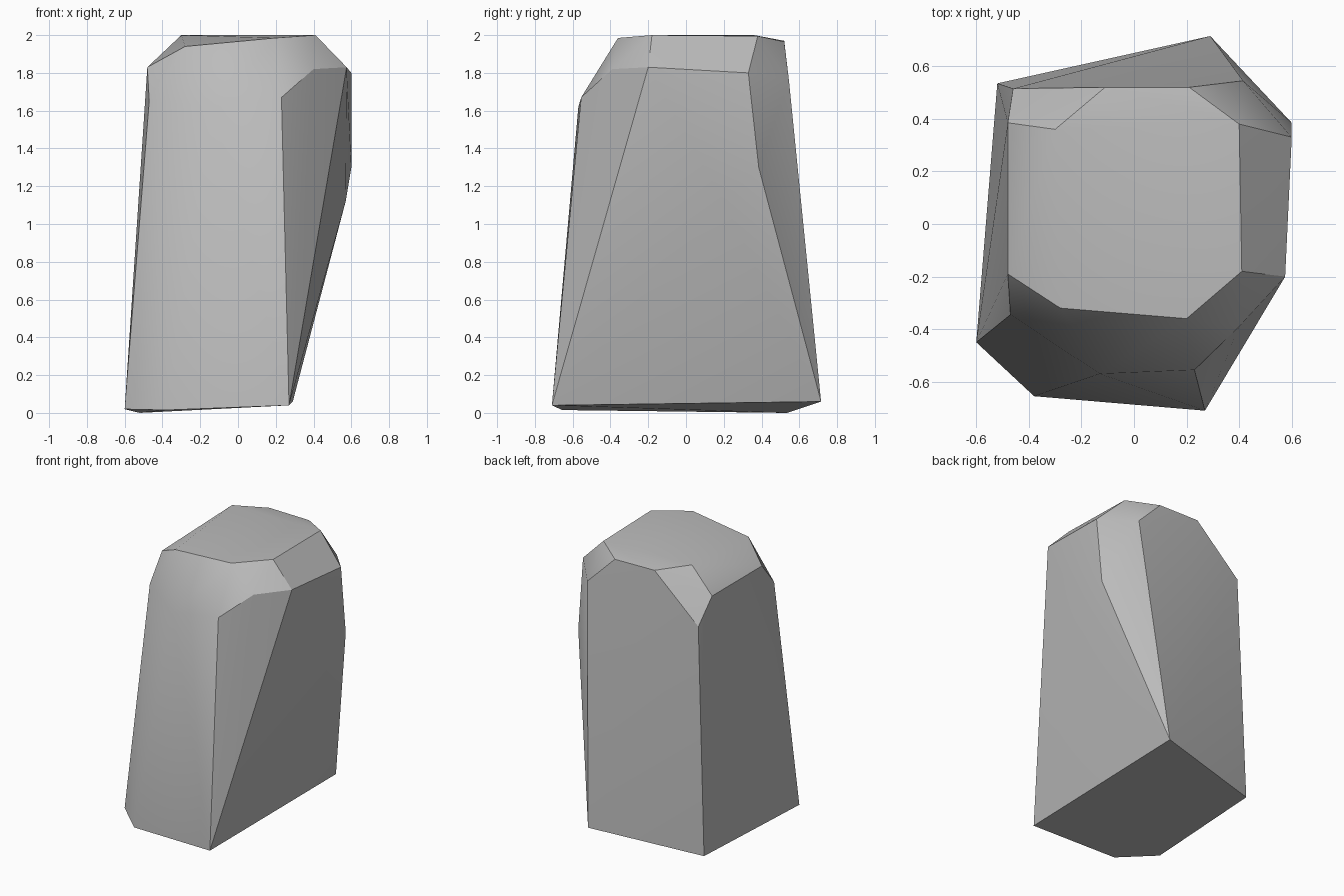
import bpy
import bmesh
import math

cube = bpy.data.objects.get("Cube")
if cube:
    bpy.data.objects.remove(cube, do_unlink=True)

# Stone colour
stone = bpy.data.materials.new("stone grey")
stone.use_nodes = True
grey = (0.5, 0.5, 0.5, 1)
stone.diffuse_color = grey
stone.node_tree.nodes["Principled BSDF"].inputs["Base Color"].default_value = grey

# Corners of the boulder, ring by ring, counter-clockwise from the front
base = [(-.6, -.45, .02), (-.38, -.655, .015), (.27, -.71, .04),
        (.29, .715, .06), (-.52, .535, 0)]
waist = [(.57, .2, 1.12), (.6, .385, 1.3)]
shoulder = [(-.47, -.345, 1.65), (-.13, -.57, 1.62), (.23, -.555, 1.67),
            (.4, -.39, 1.82), (.575, -.2, 1.83), (.6, .33, 1.8),
            (.415, .545, 1.76), (-.46, .515, 1.65), (-.48, .385, 1.83)]
crown = [(-.48, -.19, 1.83), (-.28, -.32, 1.94), (.2, -.36, 1.985),
         (.41, -.18, 2), (.4, .38, 1.995), (.21, .52, 1.965),
         (-.11, .52, 1.97), (-.3, .36, 2)]

# Wrap the rings in a faceted convex skin
bm = bmesh.new()
for corner in base + waist + shoulder + crown:
    bm.verts.new(corner)
bmesh.ops.convex_hull(bm, input=bm.verts)
loose = [v for v in bm.verts if not v.link_faces]
bmesh.ops.delete(bm, geom=loose, context='VERTS')
bmesh.ops.recalc_face_normals(bm, faces=bm.faces)

mesh = bpy.data.meshes.new("boulder")
bm.to_mesh(mesh)
bm.free()
mesh.materials.append(stone)
boulder = bpy.data.objects.new("boulder", mesh)
bpy.context.collection.objects.link(boulder)

# Soft shading with crisp chipped edges
bpy.ops.object.select_all(action='DESELECT')
boulder.select_set(True)
bpy.context.view_layer.objects.active = boulder
bpy.ops.object.shade_smooth_by_angle(angle=math.radians(30))
